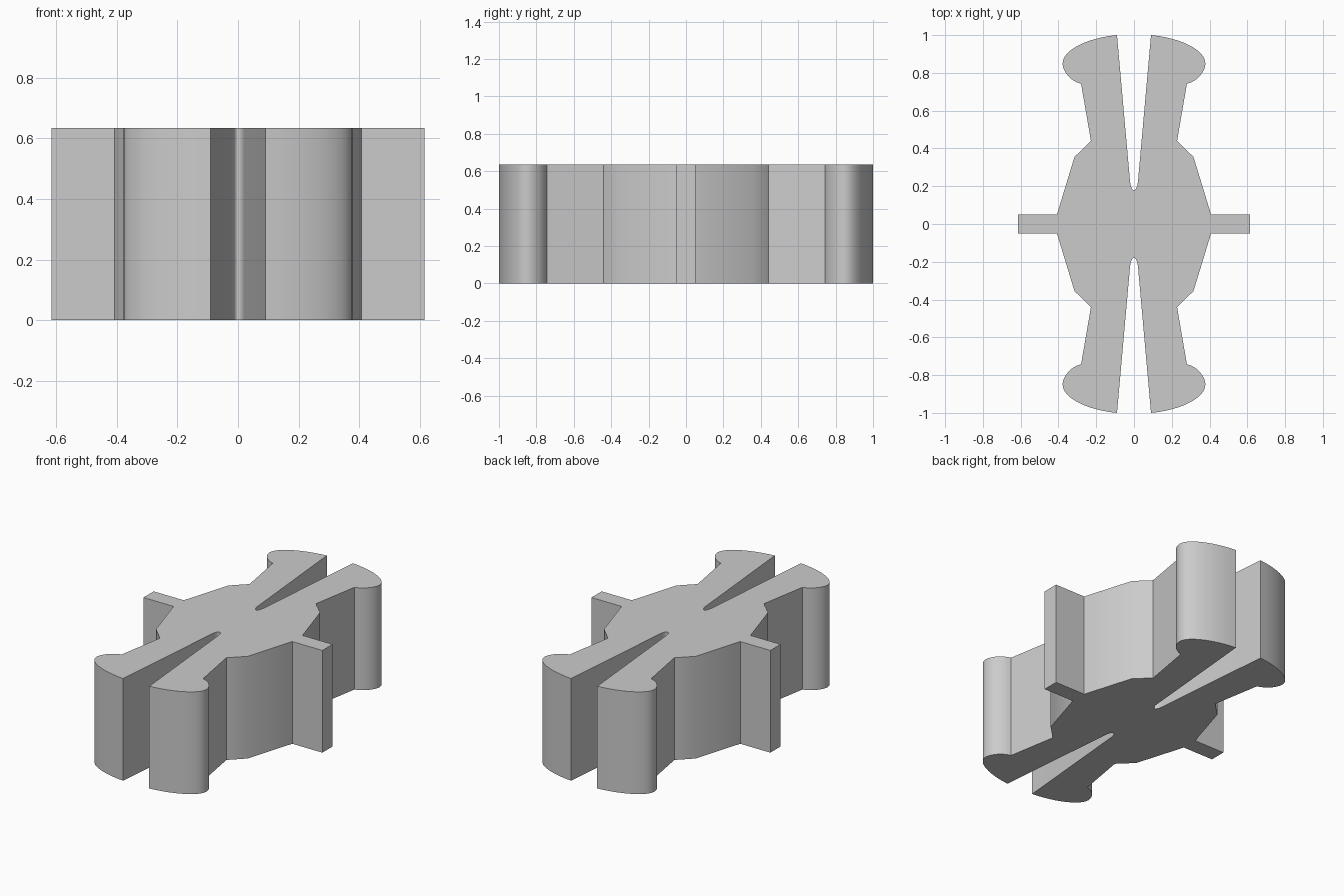
import bpy, bmesh, math
from mathutils import Vector
from mathutils.geometry import interpolate_bezier

cube = bpy.data.objects.get("Cube")
if cube:
    bpy.data.objects.remove(cube, do_unlink=True)

HEIGHT = 0.635


def curve(a, ha, hb, b, steps):
    """Points along a cubic curve, leaving out the last one."""
    pts = interpolate_bezier(*(Vector(p) for p in (a, ha, hb, b)), steps)
    return [(p.x, p.y) for p in pts[:-1]]


# One quarter of the outline: side fin, waist, leg, rounded foot, slot
quarter = [(0.615, 0.05), (0.408, 0.05), (0.315, 0.355), (0.228, 0.44)]
quarter += curve((0.28, 0.742), (0.34, 0.757), (0.378, 0.81), (0.378, 0.85), 9)
quarter += curve((0.378, 0.85), (0.378, 0.92), (0.25, 0.985), (0.09, 1.0), 13)
quarter += [(0.09, 1.0)]
quarter += curve((0.021, 0.225), (0.018, 0.195), (0.01, 0.18), (0, 0.18), 7)

# Mirror across both axes into a closed outline
half = quarter + [(0, 0.18)] + [(-x, y) for x, y in reversed(quarter)]
outline = half + [(-x, -y) for x, y in half]

# Extrude the outline into the solid
bm = bmesh.new()
base = bm.faces.new([bm.verts.new((x, y, 0)) for x, y in outline])
top = bmesh.ops.extrude_face_region(bm, geom=[base], use_keep_orig=True)["geom"]
bmesh.ops.translate(bm, vec=(0, 0, HEIGHT),
                    verts=[g for g in top if isinstance(g, bmesh.types.BMVert)])
bmesh.ops.recalc_face_normals(bm, faces=bm.faces)
mesh = bpy.data.meshes.new("extruded_clip")
bm.to_mesh(mesh)
bm.free()

clip = bpy.data.objects.new("extruded_clip", mesh)
bpy.context.collection.objects.link(clip)

# Plain grey
grey = bpy.data.materials.new("plain_grey")
grey.use_nodes = True
color = (0.6, 0.6, 0.6, 1)
grey.diffuse_color = color
grey.node_tree.nodes["Principled BSDF"].inputs["Base Color"].default_value = color
mesh.materials.append(grey)

# Smooth the rounded walls and keep the corners sharp
bpy.ops.object.select_all(action="DESELECT")
clip.select_set(True)
bpy.context.view_layer.objects.active = clip
bpy.ops.object.shade_smooth_by_angle(angle=math.radians(35))
